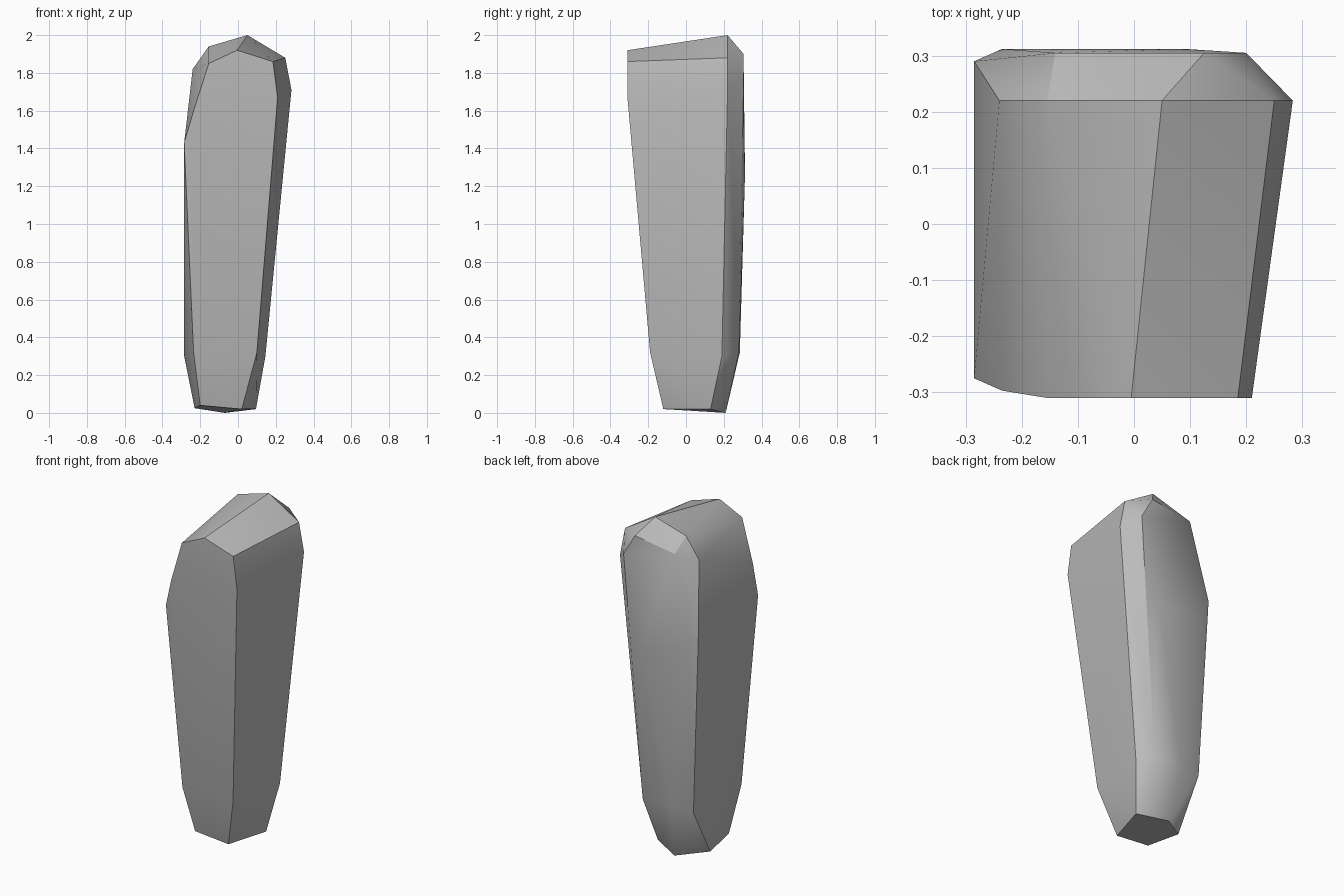
import bpy, bmesh, math

cube = bpy.data.objects.get("Cube")
if cube:
    bpy.data.objects.remove(cube)

stone = bpy.data.materials.new("stone_grey")
stone.use_nodes = True
colour = (0.5, 0.5, 0.5, 1)
stone.diffuse_color = colour
stone.node_tree.nodes["Principled BSDF"].inputs["Base Color"].default_value = colour

# Corners of the chipped stone pillar, grouped by region
base = [(-.2, -.12, .04), (.02, -.12, .02), (.095, .13, .02),
        (-.07, .21, 0), (-.23, .1, .025)]
lower_ring = [(-.235, -.19, .32), (.1, -.19, .32), (.145, .19, .3),
              (.09, .28, .32), (-.1, .285, .32), (-.235, .265, .32), (-.285, .05, .3)]
shoulder = [(-.285, -.275, 1.43), (-.235, -.297, 1.6), (.21, -.31, 1.67),
            (.283, .22, 1.71), (.09, .312, 1.25), (-.235, .312, 1.3), (-.285, .29, 1.42)]
crown_front = [(-.155, -.31, 1.85), (-.005, -.31, 1.92), (.185, -.31, 1.86)]
crown_back = [(-.24, .22, 1.82), (-.155, .22, 1.94), (.05, .22, 2), (.25, .22, 1.88)]
back_chamfer = [(-.14, .305, 1.86), (.125, .305, 1.9), (.2, .305, 1.77)]

# Wrap the corners in a convex skin and merge near-flat triangles
bm = bmesh.new()
for corner in base + lower_ring + shoulder + crown_front + crown_back + back_chamfer:
    bm.verts.new(corner)
bmesh.ops.convex_hull(bm, input=bm.verts[:])
bmesh.ops.dissolve_limit(bm, angle_limit=math.radians(2), verts=bm.verts[:], edges=bm.edges[:])
bmesh.ops.recalc_face_normals(bm, faces=bm.faces[:])

mesh = bpy.data.meshes.new("rock_pillar")
bm.to_mesh(mesh)
bm.free()
mesh.materials.append(stone)
rock = bpy.data.objects.new("rock_pillar", mesh)
bpy.context.collection.objects.link(rock)

# Soft shading over shallow facets, crisp main ridges
bpy.ops.object.select_all(action='DESELECT')
rock.select_set(True)
bpy.context.view_layer.objects.active = rock
bpy.ops.object.shade_smooth_by_angle(angle=math.radians(30))
